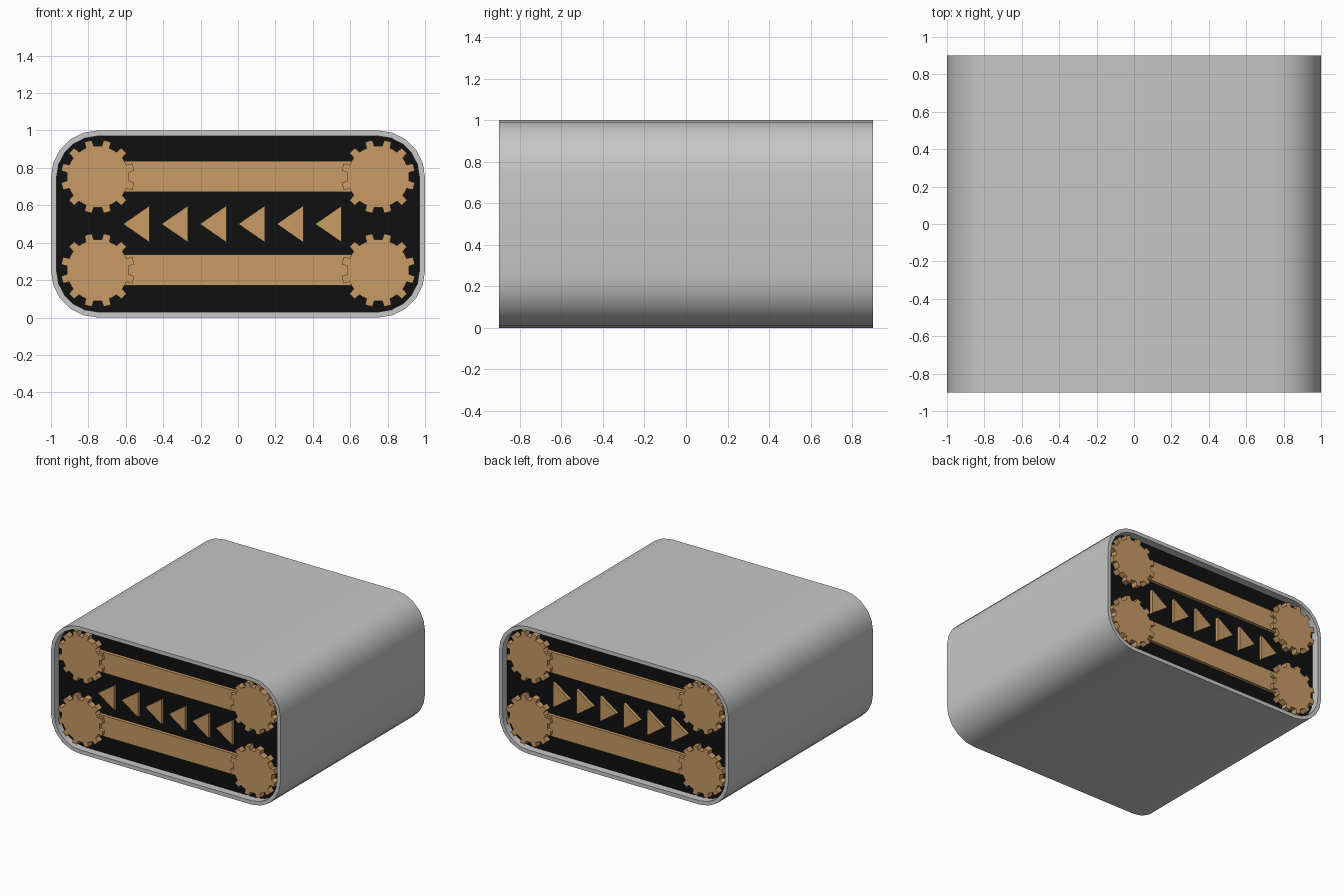
import bpy, bmesh, math

if "Cube" in bpy.data.objects:
    bpy.data.objects.remove(bpy.data.objects["Cube"])


def material(name, rgb):
    m = bpy.data.materials.new(name)
    m.diffuse_color = (*rgb, 1.0)
    m.use_nodes = True
    m.node_tree.nodes["Principled BSDF"].inputs["Base Color"].default_value = m.diffuse_color
    return m


GREY = material("grey casing", (0.57, 0.57, 0.57))
BLACK = material("black panel", (0.005, 0.005, 0.005))
BRONZE = material("bronze", (0.57, 0.325, 0.13))

HALF_Y = 0.9      # half of the casing depth
RIM = 0.03        # casing wall thickness
RECESS = 0.06     # how far the end panels sit back


def finish(bm, name, mat, smooth=False):
    bmesh.ops.recalc_face_normals(bm, faces=bm.faces)
    me = bpy.data.meshes.new(name)
    bm.to_mesh(me)
    bm.free()
    me.materials.append(mat)
    if smooth:
        me.polygons.foreach_set("use_smooth", [True] * len(me.polygons))
        me.set_sharp_from_angle(angle=math.radians(35))
    ob = bpy.data.objects.new(name, me)
    bpy.context.collection.objects.link(ob)
    return ob


def prism(name, profile, y0, y1, mat):
    """Solid made by sweeping an (x, z) profile from y0 to y1."""
    bm = bmesh.new()
    a = [bm.verts.new((x, y0, z)) for x, z in profile]
    b = [bm.verts.new((x, y1, z)) for x, z in profile]
    bm.faces.new(a)
    bm.faces.new(b)
    n = len(a)
    for i in range(n):
        j = (i + 1) % n
        bm.faces.new((a[i], a[j], b[j], b[i]))
    return finish(bm, name, mat)


def rounded_rect(inset, segs=5):
    """Rounded outline, 2 x 1, with corners centred at 0.25 from the edges."""
    r = 0.25 - inset
    pts = []
    for k, (cx, cz) in enumerate(((0.75, 0.75), (-0.75, 0.75),
                                  (-0.75, 0.25), (0.75, 0.25))):
        for i in range(segs + 1):
            t = math.pi / 2 * (k + i / segs)
            pts.append((cx + r * math.cos(t), cz + r * math.sin(t)))
    return pts


def gear_profile(cx, cz, root=0.165, tip=0.198, teeth=12):
    pts = []
    for k in range(teeth):
        c = 15 + k * 360 / teeth
        for da, r in ((-15, root), (-7.5, root), (-5.8, tip),
                      (5.8, tip), (7.5, root)):
            t = math.radians(c + da)
            pts.append((cx + r * math.cos(t), cz + r * math.sin(t)))
    return pts


# Casing: open rounded tube
bm = bmesh.new()
rings = [[bm.verts.new((x, y, z)) for x, z in rounded_rect(inset)]
         for inset, y in ((0, -HALF_Y), (0, HALF_Y), (RIM, HALF_Y), (RIM, -HALF_Y))]
count = len(rings[0])
for k in range(4):
    p, q = rings[k], rings[(k + 1) % 4]
    for i in range(count):
        j = (i + 1) % count
        bm.faces.new((p[i], p[j], q[j], q[i]))
finish(bm, "casing", GREY, smooth=True)

# Both ends carry the same panel, bars, arrows and gears
for side, s in (("front", -1), ("back", 1)):
    panel_y = s * (HALF_Y - RECESS)

    def face(depth):
        return s * (HALF_Y - depth)

    prism(f"{side}_panel", rounded_rect(RIM), panel_y, face(RECESS + 0.03), BLACK)

    for row, cz in (("lower", 0.253), ("upper", 0.753)):
        # Flat belt bar
        prism(f"{side}_{row}_bar",
              [(-0.75, cz - 0.081), (0.75, cz - 0.081),
               (0.75, cz + 0.083), (-0.75, cz + 0.083)],
              panel_y, face(0.035), BRONZE)
        # Gear at each end of the bar
        for end, cx in (("left", -0.75), ("right", 0.75)):
            prism(f"{side}_{row}_{end}_gear", gear_profile(cx, cz),
                  panel_y, face(0.01), BRONZE)

    # Row of direction arrows
    for i in range(6):
        x = -0.615 + 0.2055 * i
        prism(f"{side}_arrow_{i + 1}",
              [(x, 0.5), (x + 0.142, 0.402), (x + 0.142, 0.598)],
              panel_y, face(0.035), BRONZE)
